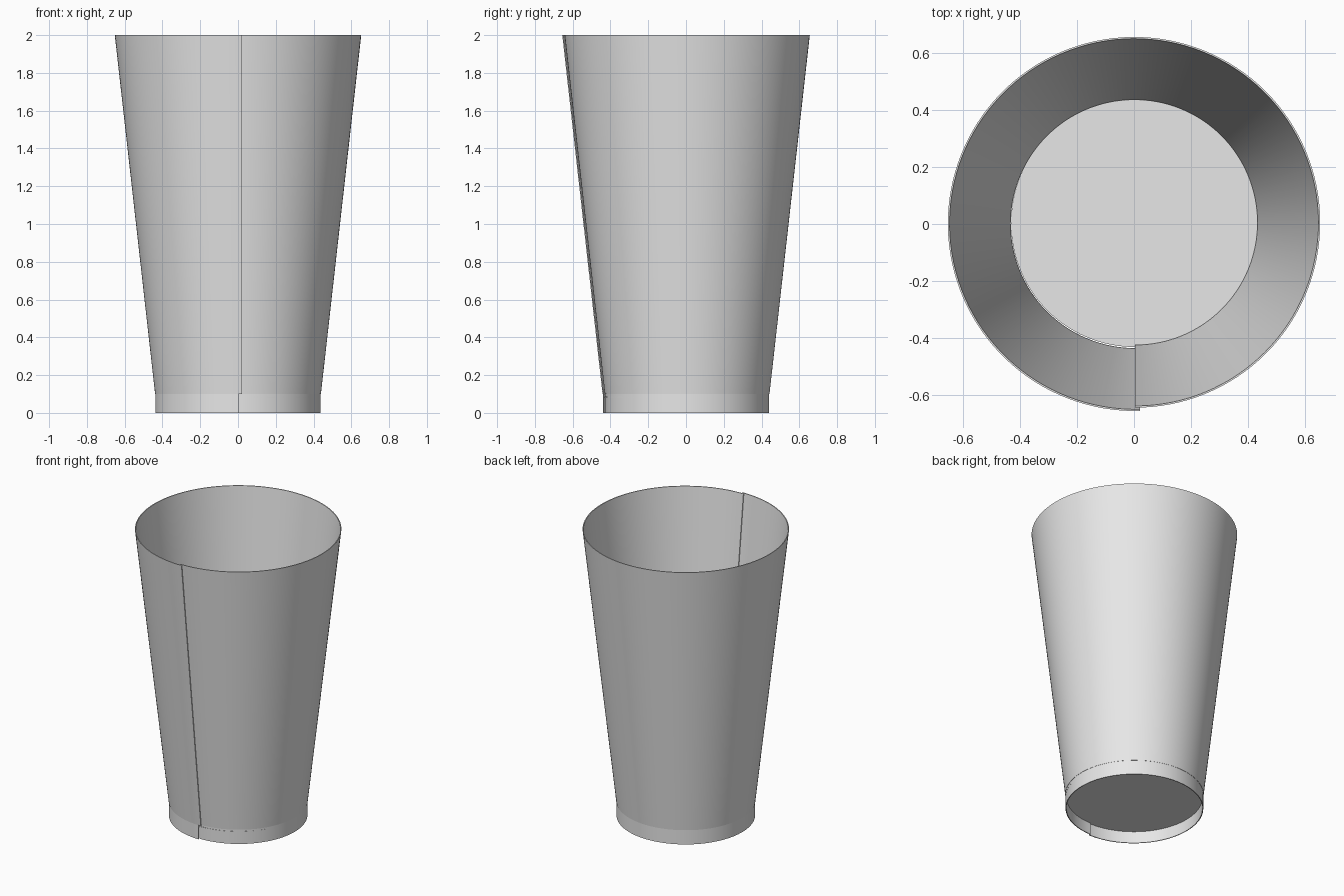
import bpy
import bmesh
from math import pi, cos, sin

cube = bpy.data.objects.get("Cube")
if cube:
    bpy.data.objects.remove(cube, do_unlink=True)

STEPS = 128
SPIRAL = 0.012     # radius gained over one turn of the rolled sheet
CENTRE = 0.003     # recentres the rolled shape

paper = bpy.data.materials.new("light grey paper")
paper.use_nodes = True
paper.diffuse_color = (0.8, 0.8, 0.8, 1)
paper.node_tree.nodes["Principled BSDF"].inputs["Base Color"].default_value = (0.8, 0.8, 0.8, 1)


def finish(name, bm):
    bmesh.ops.recalc_face_normals(bm, faces=bm.faces)
    mesh = bpy.data.meshes.new(name)
    bm.to_mesh(mesh)
    bm.free()
    mesh.materials.append(paper)
    obj = bpy.data.objects.new(name, mesh)
    bpy.context.collection.objects.link(obj)
    bpy.ops.object.select_all(action="DESELECT")
    obj.select_set(True)
    bpy.context.view_layer.objects.active = obj
    bpy.ops.object.shade_smooth_by_angle(angle=pi / 6)
    return obj


def rolled_sheet(name, section, lap):
    """Sweep a closed (radius, height) section round a slight spiral, starting at the front."""
    bm = bmesh.new()
    columns = []
    for i in range(STEPS + 1):
        t = i / STEPS
        column = []
        for radius, z in section:
            angle = -pi / 2 + t * (2 * pi + lap / radius)
            r = radius + SPIRAL * t
            column.append(bm.verts.new((CENTRE + r * cos(angle), CENTRE + r * sin(angle), z)))
        columns.append(column)
    n = len(section)
    for a, b in zip(columns, columns[1:]):
        for k in range(n):
            bm.faces.new((a[k], b[k], b[(k + 1) % n], a[(k + 1) % n]))
    bm.faces.new(columns[0])
    bm.faces.new(columns[-1])
    return finish(name, bm)


# Tapered wall with an overlapping straight seam at the front
rolled_sheet("cup_wall", [(0.427, 0.1), (0.433, 0.1), (0.6465, 2), (0.6405, 2)], 0.018)

# Straight foot ring, its ends meeting at the front
rolled_sheet("foot_ring", [(0.426, 0), (0.4315, 0), (0.4315, 0.1), (0.426, 0.1)], 0)

# Floor disc raised inside the foot ring
floor = bmesh.new()
bmesh.ops.create_cone(floor, cap_ends=True, segments=STEPS, radius1=0.434, radius2=0.434, depth=0.008)
bmesh.ops.translate(floor, verts=floor.verts, vec=(CENTRE, CENTRE, 0.084))
finish("cup_floor", floor)
